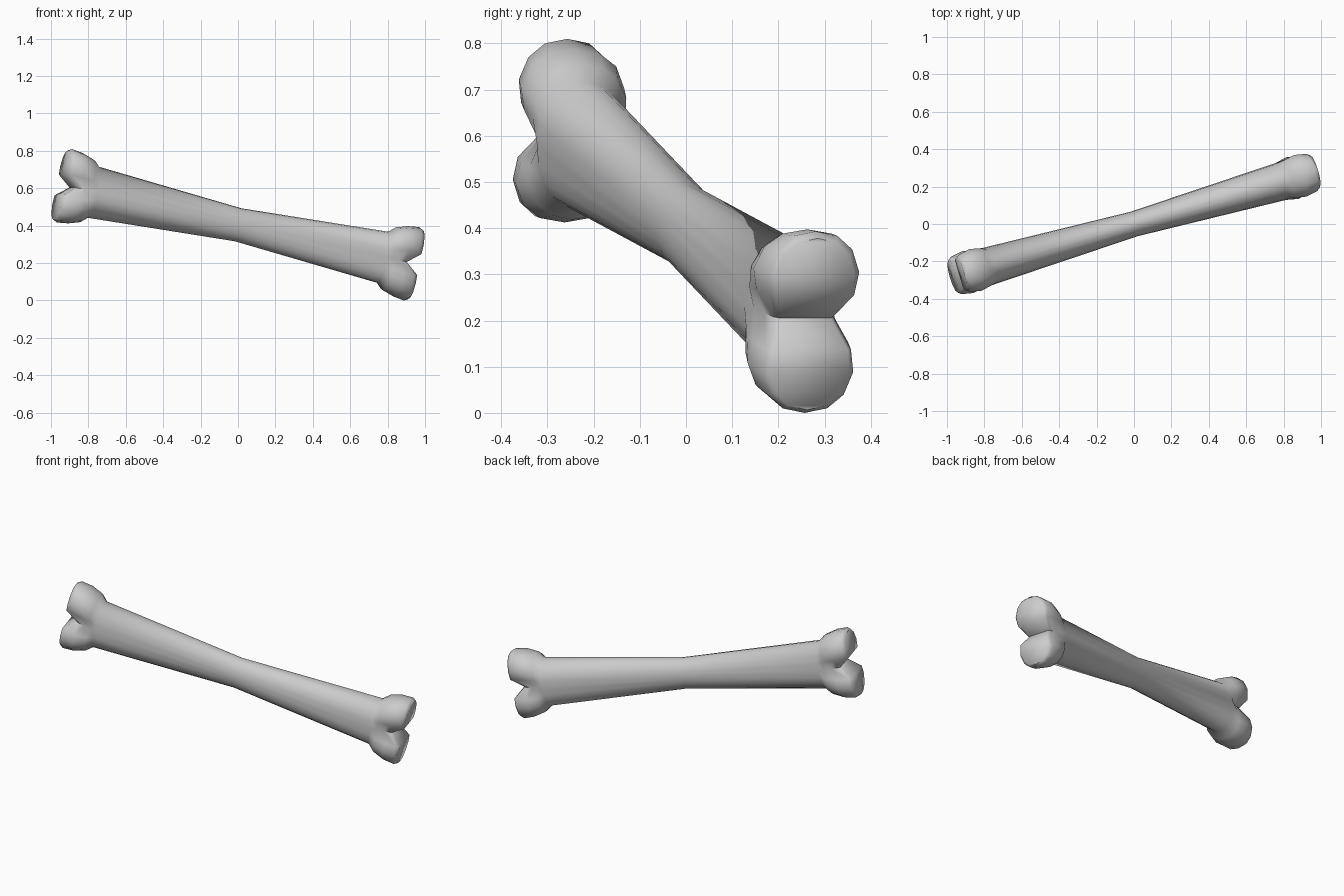
import bpy, bmesh
from mathutils import Vector, Matrix

if "Cube" in bpy.data.objects:
    bpy.data.objects.remove(bpy.data.objects["Cube"])

# Local axes of the tilted bone: length, width, height
LENGTH = Vector((0.939, 0.272, -0.211)).normalized()
HEIGHT = (Vector((0, 0, 1)) - LENGTH * LENGTH.z).normalized()
WIDTH = HEIGHT.cross(LENGTH)

# Quarter cross-sections (width, height): oval shaft and two-lobed end
OVAL = [(1, 0), (.95, .31), (.81, .59), (.59, .81), (.31, .95), (0, 1)]
LOBED = [(.65, 0), (.92, .3), (1, .55), (.82, .8), (.48, .95), (0, 1)]

# Rings: distance, half width, half height, lobe blend, depth of end notch
HALF = [(.825, .102, .14, 0, 0),
        (.862, .112, .172, .6, .01),
        (.925, .116, .192, 1, .03),
        (.988, .104, .201, 1, .055),
        (1.008, .09, .19, 1, .065)]


def section(blend):
    q = [Vector(a).lerp(Vector(b), blend) for a, b in zip(OVAL, LOBED)]
    half = q + [Vector((-p.x, p.y)) for p in reversed(q[:-1])]
    return half + [Vector((-p.x, -p.y)) for p in half[1:-1]]


def ring(bm, side, t, b, a, blend, notch):
    verts = []
    for p in section(blend):
        depth = notch if abs(p.y) < .01 else 0
        verts.append(bm.verts.new((side * (t - depth), p.x * b, p.y * a)))
    return verts


bm = bmesh.new()
# Shaft and lobes, lofted from one end to the other
rings = [ring(bm, -1, *r) for r in reversed(HALF)]
rings.append(ring(bm, 1, 0, .068, .09, 0, 0))
rings += [ring(bm, 1, *r) for r in HALF]
n = len(rings[0])
for r0, r1 in zip(rings, rings[1:]):
    for i in range(n):
        j = (i + 1) % n
        bm.faces.new((r0[i], r0[j], r1[j], r1[i]))

# End caps: strips across the width, folding into the notch
for r in (rings[0], rings[-1]):
    for i in range(-5, 5):
        loop = [r[i % n], r[(i + 1) % n], r[(9 - i) % n], r[(10 - i) % n]]
        bm.faces.new(list(dict.fromkeys(loop)))
bmesh.ops.recalc_face_normals(bm, faces=bm.faces)

mesh = bpy.data.meshes.new("bone")
bm.to_mesh(mesh)
bm.free()

# Tilt into place and stand on the ground
mesh.transform(Matrix((LENGTH, WIDTH, HEIGHT)).transposed().to_4x4())
low = min(v.co.z for v in mesh.vertices)
mesh.transform(Matrix.Translation((0, 0, -low)))

bone = bpy.data.objects.new("bone", mesh)
bpy.context.collection.objects.link(bone)
bpy.context.view_layer.objects.active = bone
bone.select_set(True)
bpy.ops.object.shade_smooth_by_angle(angle=1.0)
